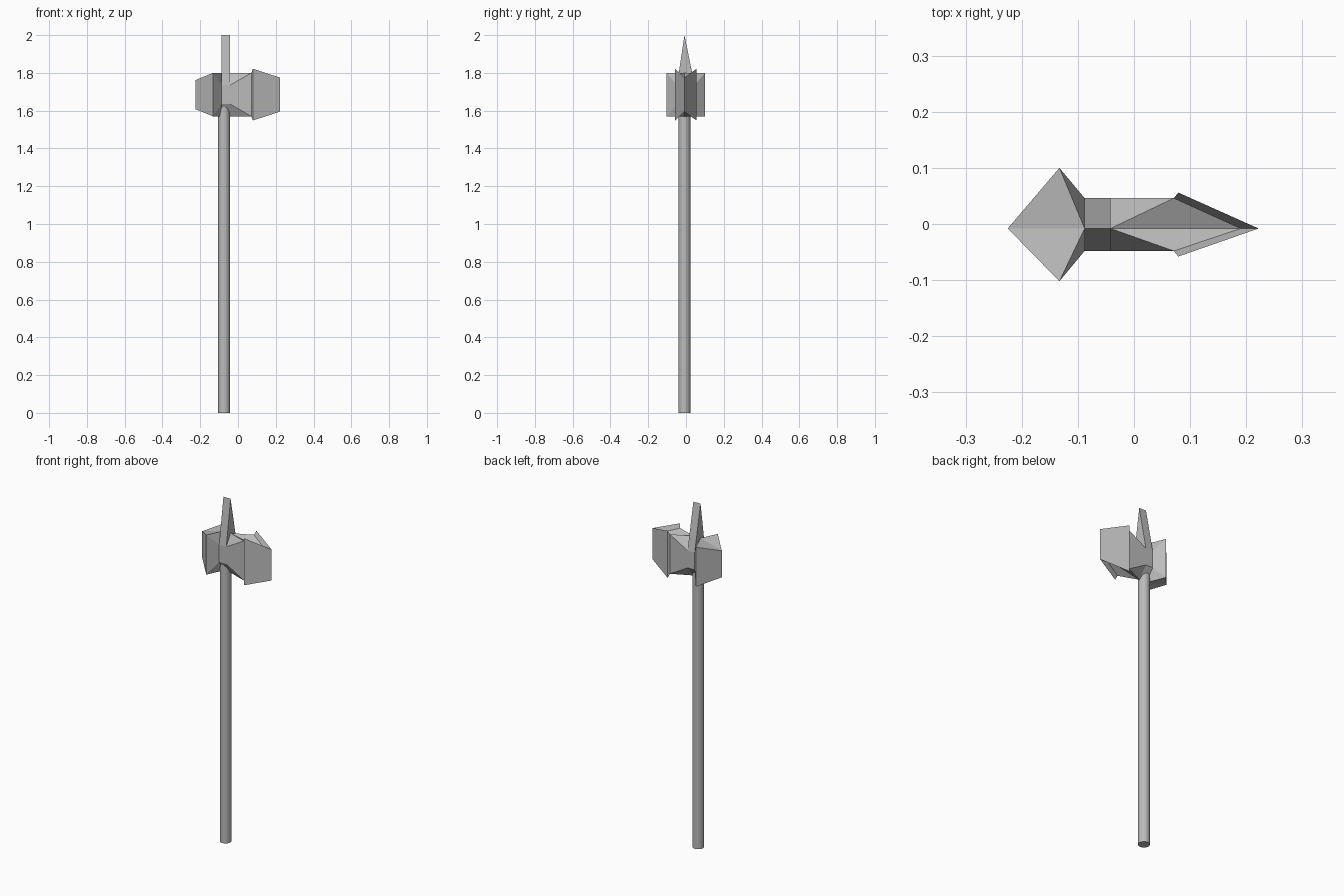
import bpy, bmesh, math

cube = bpy.data.objects.get("Cube")
if cube:
    bpy.data.objects.remove(cube)

steel = bpy.data.materials.new("grey steel")
steel.use_nodes = True
GREY = (0.5, 0.5, 0.5, 1)
steel.diffuse_color = GREY
steel.node_tree.nodes["Principled BSDF"].inputs["Base Color"].default_value = GREY

RIDGE_Y = -0.008   # centre line of ridges, tips and shaft
MID_Z = 1.685      # height the head is mirrored about

# Shaft
bpy.ops.mesh.primitive_cylinder_add(vertices=20, radius=0.031, depth=1.66,
                                    location=(-0.074, RIDGE_Y, 0.83))
shaft = bpy.context.object
shaft.name = "shaft"
shaft.data.materials.append(steel)
bpy.ops.object.shade_smooth_by_angle(angle=math.radians(40))

# Head: one closed shell, mirrored front to back and top to bottom
# Paired corners: x, half width, half height
corners = {
    "core_l": (-0.088, 0.047, 0.05),
    "core_r": (-0.042, 0.047, 0.05),
    "hammer": (-0.133, 0.101, 0.115),
    "arm": (0.071, 0.047, 0.115),
    "blade": (0.079, 0.057, 0.137),
}
# Points on the centre line: x, half height
centres = {
    "ridge_l": (-0.088, 0.115),
    "ridge_r": (-0.042, 0.115),
    "beak": (-0.225, 0.077),
    "notch": (0.19, 0.068),
    "edge": (0.222, 0.09),
}

bm = bmesh.new()
v = {}
for up in (1, -1):
    for name, (x, h) in centres.items():
        v[name, up] = bm.verts.new((x, RIDGE_Y, MID_Z + up * h))
    for side in (1, -1):
        for name, (x, w, h) in corners.items():
            v[name, side, up] = bm.verts.new((x, side * w - 0.001, MID_Z + up * h))
spike = {name: bm.verts.new((centres[name][0], RIDGE_Y, 2.0))
         for name in ("ridge_l", "ridge_r")}

for side in (1, -1):
    def pick(name, up):
        return v[name, up] if name in centres else v[name, side, up]

    # Upright walls running from beak to cutting edge
    walls = ["beak", "hammer", "core_l", "core_r", "arm", "blade", "edge"]
    for a, b in zip(walls, walls[1:]):
        bm.faces.new([pick(a, 1), pick(b, 1), pick(b, -1), pick(a, -1)])

    # Hammer cap, neck, arm, hollow and blade rim, above and below
    for up in (1, -1):
        for names in (("beak", "hammer", "ridge_l"),
                      ("hammer", "core_l", "ridge_l"),
                      ("core_r", "arm", "ridge_r"),
                      ("ridge_r", "arm", "notch"),
                      ("arm", "blade", "edge", "notch")):
            bm.faces.new([pick(n, up) for n in names])

    # Spike slopes and its end triangles on top, blunt wedge underneath
    bm.faces.new([pick("core_l", 1), pick("core_r", 1),
                  spike["ridge_r"], spike["ridge_l"]])
    bm.faces.new([pick(n, -1) for n in ("core_l", "core_r", "ridge_r", "ridge_l")])
    for core, ridge in (("core_l", "ridge_l"), ("core_r", "ridge_r")):
        bm.faces.new([pick(core, 1), pick(ridge, 1), spike[ridge]])

# Spike's narrow top closes along its shared ridge
bmesh.ops.recalc_face_normals(bm, faces=bm.faces[:])
mesh = bpy.data.meshes.new("axe_head")
bm.to_mesh(mesh)
bm.free()
mesh.materials.append(steel)
head = bpy.data.objects.new("axe_head", mesh)
bpy.context.collection.objects.link(head)
